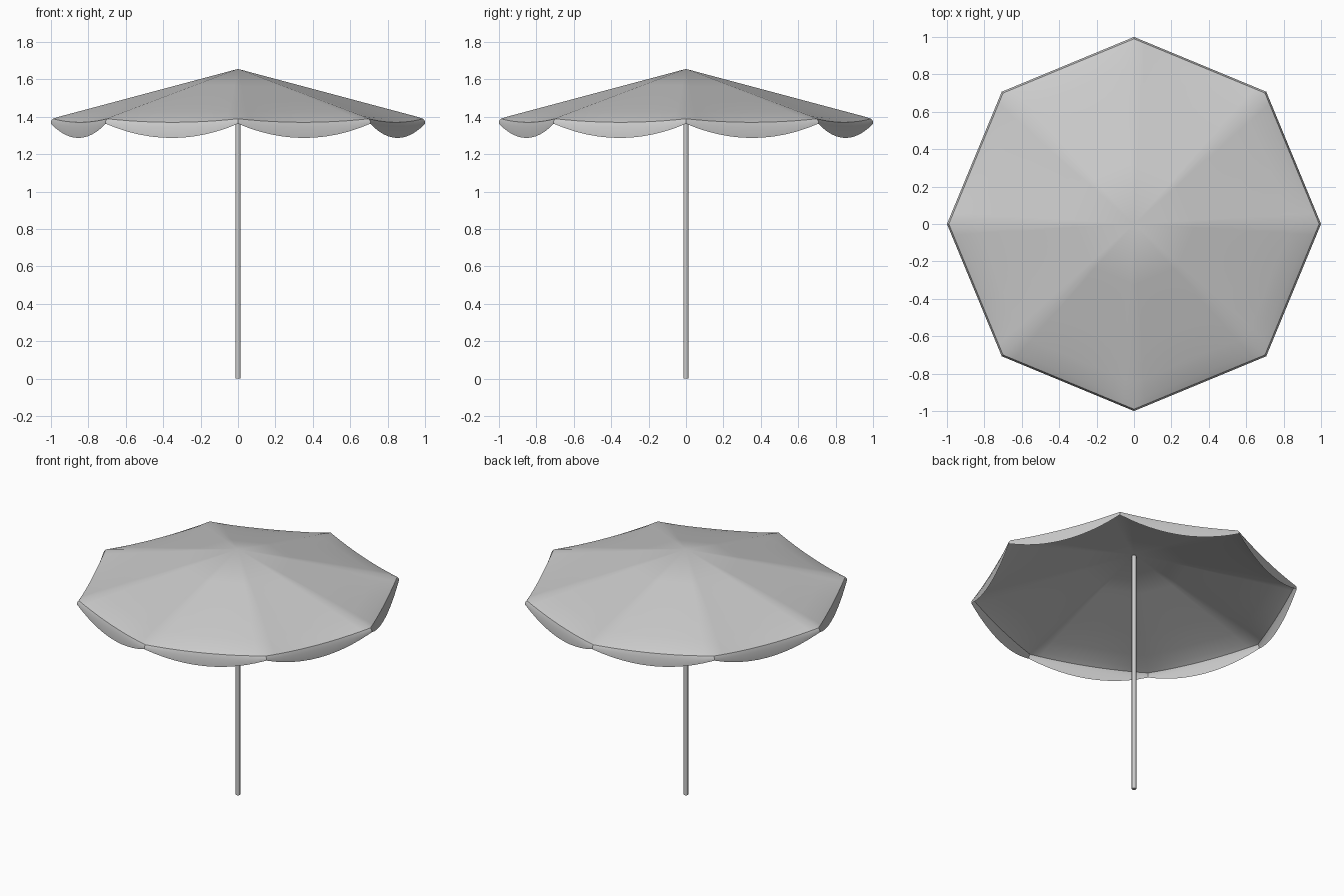
import bpy, bmesh, math
from mathutils import Vector, Matrix

cube = bpy.data.objects.get("Cube")
if cube:
    bpy.data.objects.remove(cube)

RIBS, SPAN = 8, 12          # canopy panels, divisions across each panel
APEX, FALL = 1.656, 0.267   # top height, drop along a rib


def material(name, colour):
    mat = bpy.data.materials.new(name)
    mat.use_nodes = True
    mat.diffuse_color = colour
    mat.node_tree.nodes["Principled BSDF"].inputs["Base Color"].default_value = colour
    return mat


def finish(bm, name, mat, angle):
    mesh = bpy.data.meshes.new(name)
    bm.to_mesh(mesh)
    bm.free()
    mesh.materials.append(mat)
    obj = bpy.data.objects.new(name, mesh)
    bpy.context.collection.objects.link(obj)
    bpy.ops.object.select_all(action="DESELECT")
    obj.select_set(True)
    bpy.context.view_layer.objects.active = obj
    bpy.ops.object.shade_smooth_by_angle(angle=math.radians(angle))
    return obj


grey = material("light grey", (0.6, 0.6, 0.6, 1))

# Canopy: straight ribs, cloth rolling over the rim into a scalloped hem
# each row: distance along rib, extra drop at rib, extra sag at panel middle
rows = [(0.33, 0, 0), (0.67, 0, 0), (0.85, 0, 0.004), (0.95, 0, 0.011),
        (0.99, 0.002, 0.019), (1, 0.012, 0.035), (1, 0.026, 0.076)]
bm = bmesh.new()
for rib in range(RIBS):
    turn = Matrix.Rotation(rib * math.tau / RIBS, 3, "Z")
    start = turn @ Vector((1, 0, 0))
    end = Matrix.Rotation(math.tau / RIBS, 3, "Z") @ start
    top = bm.verts.new((0, 0, APEX))
    previous = None
    for t, drop, sag in rows:
        line = []
        for i in range(SPAN + 1):
            u = i / SPAN
            p = start.lerp(end, u) * t
            p.z = APEX - FALL * t - drop - sag * 4 * u * (1 - u)
            line.append(bm.verts.new(p))
        for i in range(SPAN):
            if previous:
                bm.faces.new((previous[i], line[i], line[i + 1], previous[i + 1]))
            else:
                bm.faces.new((top, line[i], line[i + 1]))
        previous = line
bmesh.ops.remove_doubles(bm, verts=bm.verts, dist=0.0005)
finish(bm, "canopy", grey, 35)

# Pole
bm = bmesh.new()
height = APEX - 0.01
bmesh.ops.create_cone(bm, cap_ends=True, segments=16, radius1=0.014, radius2=0.014,
                      depth=height, matrix=Matrix.Translation((0, 0, height / 2)))
finish(bm, "pole", grey, 40)
